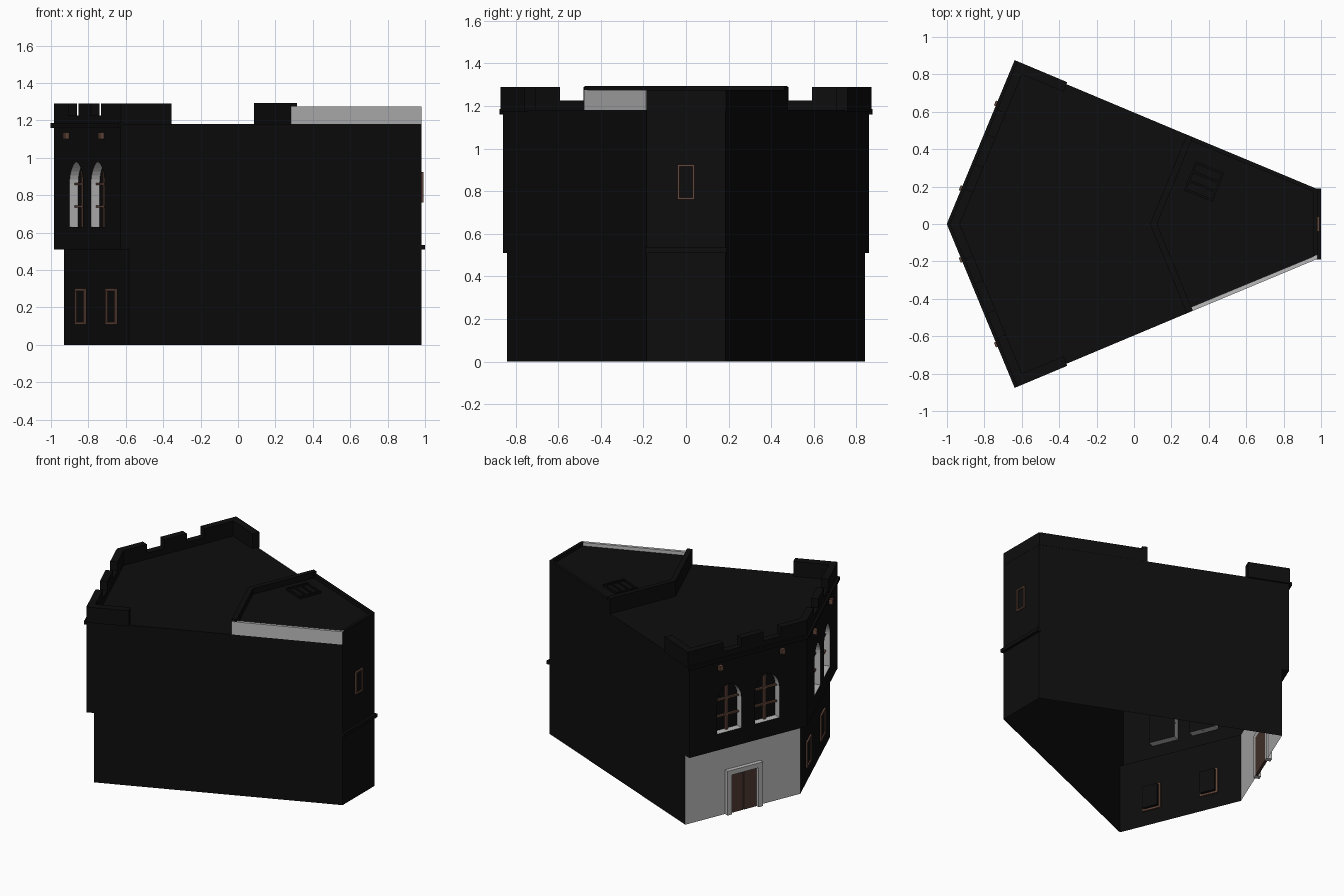
import bpy, bmesh, math
from mathutils import Vector

if "Cube" in bpy.data.objects:
    bpy.data.objects.remove(bpy.data.objects["Cube"])


def mat(name, rgb):
    m = bpy.data.materials.new(name)
    m.diffuse_color = (*rgb, 1)
    m.use_nodes = True
    m.node_tree.nodes["Principled BSDF"].inputs["Base Color"].default_value = m.diffuse_color
    return m


BLACK = mat("black_stone", (0.004, 0.004, 0.004))
GREY = mat("grey_stone", (0.5, 0.5, 0.5))
BROWN = mat("brown_trim", (0.13, 0.065, 0.045))
DOOR = mat("door_wood", (0.075, 0.04, 0.03))


def finish(name, bm, *mats):
    bmesh.ops.remove_doubles(bm, verts=bm.verts, dist=1e-5)
    bmesh.ops.recalc_face_normals(bm, faces=bm.faces)
    me = bpy.data.meshes.new(name)
    bm.to_mesh(me)
    bm.free()
    for m in mats:
        me.materials.append(m)
    ob = bpy.data.objects.new(name, me)
    bpy.context.collection.objects.link(ob)
    return ob


def prism(name, pts, z0, z1, m):
    bm = bmesh.new()
    lo = [bm.verts.new((x, y, z0)) for x, y in pts]
    hi = [bm.verts.new((x, y, z1)) for x, y in pts]
    bm.faces.new(lo)
    bm.faces.new(hi)
    n = len(pts)
    for i in range(n):
        j = (i + 1) % n
        bm.faces.new((lo[i], lo[j], hi[j], hi[i]))
    return finish(name, bm, m)


# Wall coordinates: t along a west wall from the prow, d outward, s = side
UX, UY = 0.383, 0.924
UP_X, LOW_X = -0.985, -0.93
LEN, LLEN = 0.93, 0.909
STEP, ROOF = 0.51, 1.18


def wp(s, x0, t, d):
    return (x0 + t * UX - d * UY, s * (t * UY + d * UX))


def wbox(name, s, x0, t0, t1, z0, z1, d0, d1, m):
    pts = [wp(s, x0, t0, d0), wp(s, x0, t1, d0), wp(s, x0, t1, d1), wp(s, x0, t0, d1)]
    return prism(name, pts, z0, z1, m)


def chevron(name, x0, t1, d0, d1, z0, z1, m):
    a, b = x0 - d1 / UY, x0 - d0 / UY
    pts = [wp(1, x0, t1, d1), (a, 0), wp(-1, x0, t1, d1),
           wp(-1, x0, t1, d0), (b, 0), wp(1, x0, t1, d0)]
    return prism(name, pts, z0, z1, m)


def wframe(name, s, x0, t, w, z0, z1, b, d0, d1, m):
    for part, a in (("left", (t - w, t - w + b, z0, z1)), ("right", (t + w - b, t + w, z0, z1)),
                    ("top", (t - w, t + w, z1 - b, z1)), ("bottom", (t - w, t + w, z0, z0 + b))):
        wbox(f"{name}_{part}", s, x0, *a, d0, d1, m)


def arch(t, a=0.095, z0=0.63, zs=0.86, h=0.12, n=7):
    r = (a * a + h * h) / (2 * a)
    top = math.asin(h / r)
    right = [(a - r + r * math.cos(top * i / n), zs + r * math.sin(top * i / n)) for i in range(n + 1)]
    left = [(-x, z) for x, z in reversed(right[:-1])]
    return [(t + x, z) for x, z in [(-a, z0), (a, z0)] + right + left]


# Wall shell, open underneath, with pointed window pockets
bm = bmesh.new()


def face(pts, idx=0):
    f = bm.faces.new([bm.verts.new(p) for p in pts])
    f.material_index = idx


def loop(pts):
    vs = [bm.verts.new(p) for p in pts]
    return [bm.edges.new((vs[i], vs[(i + 1) % len(vs)])) for i in range(len(vs))]


E = (0.98, 0.185)
WINS = (LEN / 2 - 0.15, LEN / 2 + 0.15)
for s in (1, -1):
    uc, lc = wp(s, UP_X, LEN, 0), wp(s, LOW_X, LLEN, 0)
    e = (E[0], s * E[1])
    face([(*lc, 0), (*e, 0), (*e, ROOF), (*uc, ROOF), (*uc, STEP), (*lc, STEP)])
    face([(LOW_X, 0, 0), (*lc, 0), (*lc, STEP), (LOW_X, 0, STEP)], 1 if s > 0 else 0)
    face([(LOW_X, 0, STEP), (*lc, STEP), (*uc, STEP), (UP_X, 0, STEP)])
    edges = loop([(UP_X, 0, STEP), (*uc, STEP), (*uc, ROOF), (UP_X, 0, ROOF)])
    for t in WINS:
        pr = arch(t)
        out = [(*wp(s, UP_X, a, 0), z) for a, z in pr]
        inn = [(*wp(s, UP_X, a, -0.05), z) for a, z in pr]
        edges += loop(out)
        for i in range(len(pr)):
            j = (i + 1) % len(pr)
            face([out[i], out[j], inn[j], inn[i]], 1)
        face(inn)
    bmesh.ops.triangle_fill(bm, edges=edges, use_beauty=True, normal=Vector((-UY, s * UX, 0)))
face([(E[0], -E[1], 0), (*E, 0), (*E, ROOF), (E[0], -E[1], ROOF)])
face([(UP_X, 0, ROOF), (*wp(-1, UP_X, LEN, 0), ROOF), (E[0], -E[1], ROOF), (*E, ROOF),
      (*wp(1, UP_X, LEN, 0), ROOF)])
finish("tower_walls", bm, BLACK, GREY)

# Trim course, parapet base and prow merlon
chevron("trim_course", UP_X, LEN + 0.012, 0, 0.015, 1.16, 1.185, BLACK)
chevron("parapet_base", UP_X, LEN, -0.05, 0, ROOF, 1.225, BLACK)
chevron("prow_merlon", UP_X, 0.205, -0.05, 0, 1.225, 1.29, BLACK)

LX, LY = 0.922, 0.387
for s, tag in ((1, "back"), (-1, "front")):
    wbox(f"merlon_{tag}", s, UP_X, 0.345, 0.52, 1.225, 1.29, -0.05, 0, BLACK)
    wbox(f"corner_merlon_{tag}", s, UP_X, 0.66, LEN, 1.225, 1.29, -0.05, 0, BLACK)
    # corner merlon return along the long wall
    cx, cy = wp(1, UP_X, LEN + 0.012, 0)
    ret = [(0, 0), (0.29, 0), (0.29, 0.055), (0, 0.055)]
    prism(f"corner_return_{tag}", [(cx + a * LX - b * LY, s * (cy - a * LY - b * LX)) for a, b in ret],
          ROOF - 0.005, 1.29, BLACK)
    # small beam ends under the trim
    for t in (0.2, 0.69):
        wbox(f"beam_end_{tag}", s, UP_X, t - 0.014, t + 0.014, 1.1, 1.135, 0, 0.025, BROWN)
    # arched window bars
    for t in WINS:
        wbox(f"window_mullion_{tag}", s, UP_X, t - 0.008, t + 0.008, 0.63, 0.975, -0.045, -0.03, BROWN)
        for z in (0.74, 0.86):
            wbox(f"window_bar_{tag}", s, UP_X, t - 0.095, t + 0.095, z - 0.006, z + 0.006, -0.045, -0.03, BROWN)

# Small lower windows on the front wall
for t in (LLEN / 2 - 0.215, LLEN / 2 + 0.215):
    wframe("lower_window_frame", -1, LOW_X, t, 0.068, 0.11, 0.3, 0.013, -0.01, 0.012, BROWN)
    wbox("lower_window_pane", -1, LOW_X, t - 0.055, t + 0.055, 0.123, 0.287, -0.03, 0.004, BLACK)

# Double door with stone surround
c = LLEN / 2
for side in (-1, 1):
    a, b = sorted((c + side * 0.003, c + side * 0.105))
    wbox("door_leaf", 1, LOW_X, a, b, 0, 0.29, -0.01, 0.008, DOOR)
    a, b = sorted((c + side * 0.105, c + side * 0.14))
    wbox("door_jamb", 1, LOW_X, a, b, 0, 0.325, -0.01, 0.03, GREY)
wbox("door_lintel", 1, LOW_X, c - 0.14, c + 0.14, 0.29, 0.325, -0.01, 0.03, GREY)

# Raised roof at the narrow end, with parapets
RX, RT = 0.085, 0.515
chevron("raised_roof_wall", RX, RT, -0.035, 0, ROOF, 1.293, BLACK)
k1, k2 = wp(1, RX, RT, 0), wp(-1, RX, RT, 0)
prism("raised_roof", [(RX, 0), k2, (E[0], -E[1]), E, k1], ROOF, 1.25, BLACK)
for s, m in ((1, BLACK), (-1, GREY)):
    x, y = wp(s, RX, RT, 0)
    prism("side_parapet", [(x, y + s * 0.002), (E[0], s * (E[1] + 0.002)), (E[0], s * (E[1] - 0.02)), (x, y - s * 0.022)],
          ROOF, 1.275, m)
prism("end_parapet", [(0.96, -E[1]), (E[0] + 0.001, -E[1]), (E[0] + 0.001, E[1]), (0.96, E[1])], ROOF, 1.275, BLACK)

# Skylight turned to follow the long wall
ang = math.radians(-22)


def sky(name, x0, x1, y0, y1, z1, m):
    pts = [(x0, y0), (x1, y0), (x1, y1), (x0, y1)]
    prism(name, [(0.375 + x * math.cos(ang) - y * math.sin(ang), 0.227 + x * math.sin(ang) + y * math.cos(ang))
                 for x, y in pts], 1.245, z1, m)


sky("skylight_glass", -0.075, 0.075, -0.075, 0.075, 1.255, BLACK)
for q in (-0.083, 0.071):
    sky("skylight_side", q, q + 0.012, -0.083, 0.083, 1.267, BLACK)
for q in (-0.083, -0.032, 0.02, 0.071):
    sky("skylight_bar", -0.083, 0.083, q, q + 0.012, 1.265, BLACK)


# East end ledge and framed window
def ebox(name, y0, y1, z0, z1, x1, m):
    prism(name, [(0.97, y0), (x1, y0), (x1, y1), (0.97, y1)], z0, z1, m)


ebox("end_ledge", -0.19, 0.19, 0.51, 0.535, 1.0, BLACK)
ebox("end_window_pane", -0.03, 0.03, 0.77, 0.915, 0.983, BLACK)
for y in (-0.04, 0.03):
    ebox("end_window_side", y, y + 0.01, 0.76, 0.925, 0.992, BROWN)
for z in (0.76, 0.915):
    ebox("end_window_rail", -0.04, 0.04, z, z + 0.01, 0.992, BROWN)
